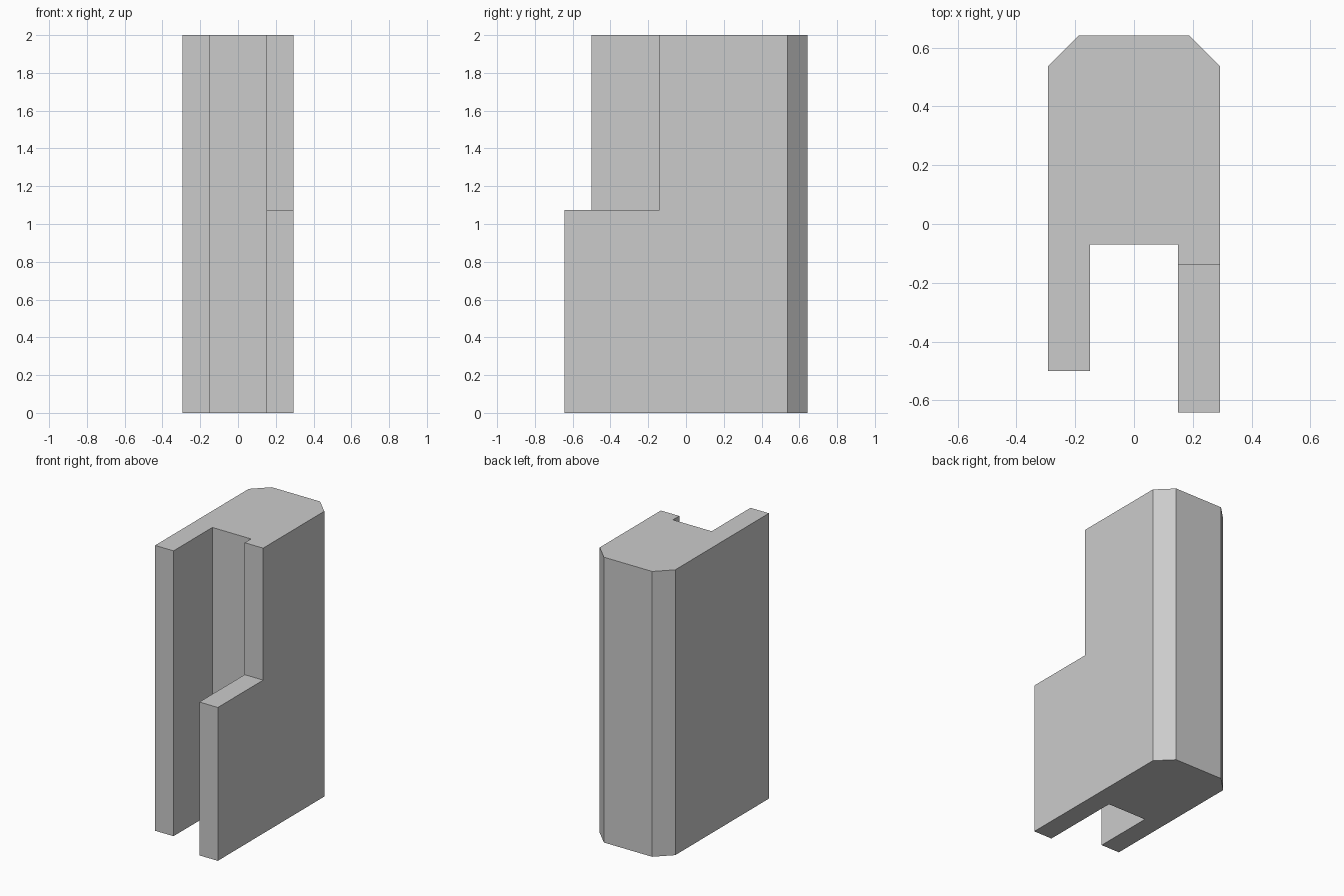
import bpy
import bmesh

cube = bpy.data.objects.get("Cube")
if cube:
    bpy.data.objects.remove(cube, do_unlink=True)

HEIGHT, STEP = 2.0, 1.075        # full height, top of the long arm
W, SLOT = 0.293, 0.15            # half widths of the body and the slot
BACK, SLOT_Y = 0.642, -0.07      # back face, floor of the slot
SHORT_Y, STEP_Y, LONG_Y = -0.50, -0.14, -0.642

# Single grey material
grey = bpy.data.materials.new("neutral_grey")
grey.use_nodes = True
colour = (0.6, 0.6, 0.6, 1)
grey.diffuse_color = colour
grey.node_tree.nodes["Principled BSDF"].inputs["Base Color"].default_value = colour


def raise_faces(bm, faces, dz):
    """Extrude faces upward and return the new top faces."""
    out = bmesh.ops.extrude_face_region(bm, geom=faces)["geom"]
    verts = [g for g in out if isinstance(g, bmesh.types.BMVert)]
    bmesh.ops.translate(bm, verts=verts, vec=(0, 0, dz))
    return [g for g in out if isinstance(g, bmesh.types.BMFace)]


bm = bmesh.new()

# Plan outline: chamfered back, slotted front
plan = [(W, STEP_Y), (W, 0.537), (0.187, BACK), (-0.187, BACK), (-W, 0.537),
        (-W, SHORT_Y), (-SLOT, SHORT_Y), (-SLOT, SLOT_Y), (SLOT, SLOT_Y),
        (SLOT, STEP_Y)]
ring = [bm.verts.new((x, y, 0)) for x, y in plan]
body = bm.faces.new(ring)

# Long front arm beside the slot
tip = [bm.verts.new((x, LONG_Y, 0)) for x in (SLOT, W)]
arm = bm.faces.new([ring[0], ring[-1], *tip])

# Lower storey with both parts, then the body alone to full height
tops = raise_faces(bm, [body, arm], STEP)
body_top = max(tops, key=lambda f: f.calc_area())
raise_faces(bm, [body_top], HEIGHT - STEP)
if body_top.is_valid:
    bm.faces.remove(body_top)

# Merge the wall panels split at the step height
bmesh.ops.recalc_face_normals(bm, faces=bm.faces)
bmesh.ops.dissolve_limit(bm, angle_limit=0.01, verts=bm.verts, edges=bm.edges)
bmesh.ops.recalc_face_normals(bm, faces=bm.faces)

mesh = bpy.data.meshes.new("slotted_block")
bm.to_mesh(mesh)
bm.free()
mesh.materials.append(grey)
block = bpy.data.objects.new("slotted_block", mesh)
bpy.context.collection.objects.link(block)
